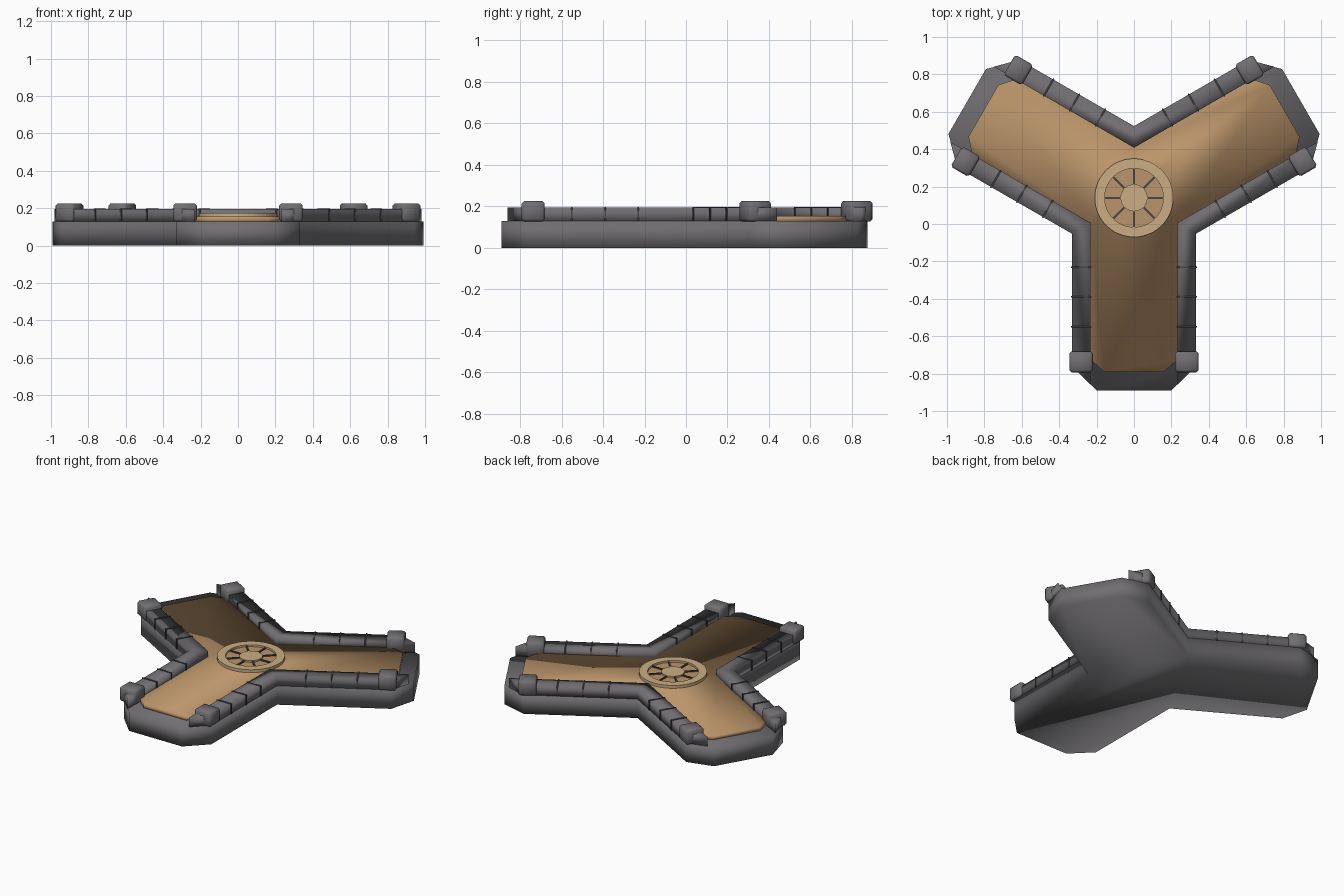
import bpy, bmesh, math
from mathutils import Matrix, Vector

if "Cube" in bpy.data.objects:
    bpy.data.objects.remove(bpy.data.objects["Cube"])

CENTER = Vector((0, 0.14, 0))      # hub where the three arms meet
TAN60 = math.tan(math.radians(60))
ARMS = range(3)


def material(name, rgb):
    m = bpy.data.materials.new(name)
    m.diffuse_color = (*rgb, 1)
    m.use_nodes = True
    m.node_tree.nodes["Principled BSDF"].inputs["Base Color"].default_value = m.diffuse_color
    return m


STONE = material("grey stone", (0.165, 0.158, 0.168))
JOINT = material("dark joint", (0.06, 0.06, 0.07))
FLOOR = material("sandy floor", (0.50, 0.30, 0.145))
TRIM = material("pale sandstone", (0.60, 0.42, 0.235))


def rot(k):
    return Matrix.Rotation(math.radians(120) * k, 4, 'Z')


def finish(name, bm, mat, smooth=True):
    bmesh.ops.recalc_face_normals(bm, faces=bm.faces)
    mesh = bpy.data.meshes.new(name)
    bm.to_mesh(mesh)
    bm.free()
    mesh.materials.append(mat)
    if smooth:
        mesh.shade_smooth()
    ob = bpy.data.objects.new(name, mesh)
    ob.location = CENTER
    bpy.context.collection.objects.link(ob)
    return ob


def prism(bm, pts, z0, z1):
    """Extrude a flat outline from z0 to z1."""
    face = bm.faces.new([bm.verts.new((p[0], p[1], z0)) for p in pts])
    top = bmesh.ops.extrude_face_region(bm, geom=[face])["geom"]
    for v in top:
        if isinstance(v, bmesh.types.BMVert):
            v.co.z = z1


def star(half, length, tip_half, shoulder):
    """Three-armed outline with chamfered arm ends."""
    arm = [(-half, -shoulder), (-tip_half, -length),
           (tip_half, -length), (half, -shoulder), (half, -half / TAN60)]
    return [rot(k) @ Vector((x, y, 0)) for k in ARMS for x, y in arm]


def box(bm, center, size, k):
    m = rot(k) @ Matrix.Translation(center) @ Matrix.Diagonal((*size, 1))
    bmesh.ops.create_cube(bm, size=1, matrix=m)


# Foundation and raised floor
bm = bmesh.new()
prism(bm, star(0.33, 1.03, 0.20, 0.90), 0, 0.13)
finish("foundation", bm, STONE)

bm = bmesh.new()
prism(bm, star(0.232, 0.93, 0.16, 0.865), 0.125, 0.155)
finish("floor", bm, FLOOR)

# Parapets: each runs along one arm, around the corner and along the next
bm = bmesh.new()
OUT, INN = 0.332, 0.232
for k in ARMS:
    a = [(OUT, -0.90), (OUT, -OUT / TAN60)]
    b = [(-OUT, -0.90), (-INN, -1.0)]
    c = [(INN, -INN / TAN60), (INN, -1.0)]
    pts = [rot(k) @ Vector((*p, 0)) for p in a]
    pts += [rot(k + 1) @ Vector((*p, 0)) for p in b]
    pts += [rot(k) @ Vector((*p, 0)) for p in c]
    prism(bm, pts, 0.13, 0.195)
finish("parapet", bm, STONE)

# Thin joints between the parapet blocks
bm = bmesh.new()
for k in ARMS:
    for side in (-1, 1):
        for d in (0.37, 0.53, 0.69):
            box(bm, (side * 0.282, -d, 0.164), (0.110, 0.008, 0.069), k)
finish("parapet_joints", bm, JOINT, False)

# Posts at the arm ends
bm = bmesh.new()
for k in ARMS:
    for side in (-1, 1):
        box(bm, (side * 0.283, -0.877, 0.177), (0.125, 0.112, 0.098), k)
bmesh.ops.bevel(bm, geom=bm.edges[:], offset=0.012, segments=1, affect='EDGES')
finish("end_posts", bm, STONE)


# Round centrepiece
def disc(name, radius, z0, z1, mat, inner=0, sides=48):
    bm = bmesh.new()
    loop = [(radius, z0), (radius, z1), (inner, z1), (inner, z0)]
    steps = [2 * math.pi * i / sides for i in range(sides)]
    if inner:
        rings = [[bm.verts.new((r * math.cos(t), r * math.sin(t), z))
                  for r, z in loop] for t in steps]
        for i in range(sides):
            p, q = rings[i], rings[(i + 1) % sides]
            for j in range(4):
                n = (j + 1) % 4
                bm.faces.new((p[j], q[j], q[n], p[n]))
    else:
        prism(bm, [(radius * math.cos(t), radius * math.sin(t)) for t in steps], z0, z1)
    finish(name, bm, mat, False)


disc("wheel_bed", 0.16, 0.15, 0.162, FLOOR)
disc("wheel_rim", 0.21, 0.15, 0.175, TRIM, inner=0.157)
disc("wheel_hub", 0.072, 0.15, 0.173, TRIM)

bm = bmesh.new()
for i in range(8):
    m = Matrix.Rotation(math.pi / 4 * i, 4, 'Z') @ Matrix.Translation((0.114, 0, 0.164))
    bmesh.ops.create_cube(bm, size=1, matrix=m @ Matrix.Diagonal((0.092, 0.010, 0.012, 1)))
finish("wheel_spokes", bm, JOINT, False)
